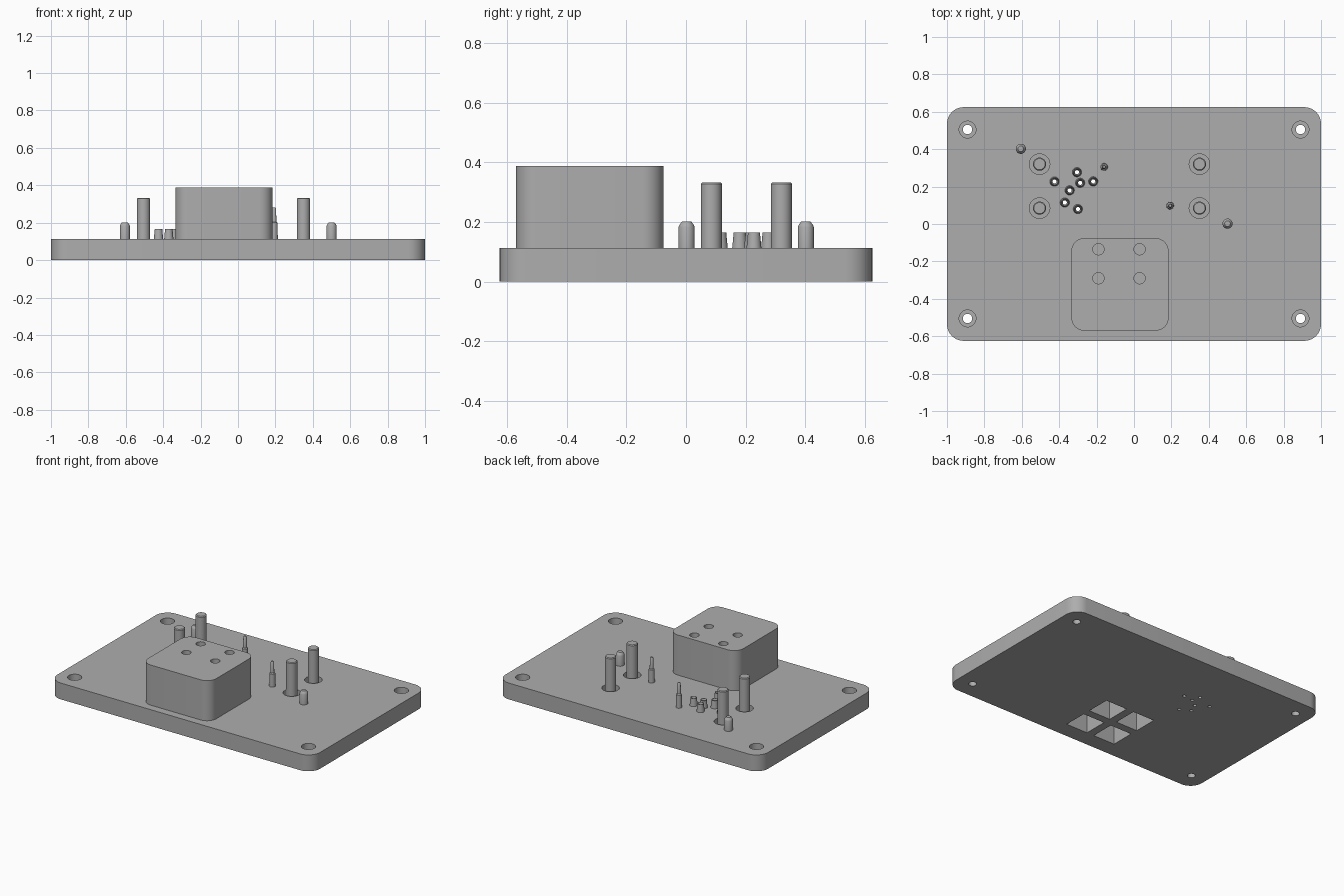
import bpy, bmesh, math

cube = bpy.data.objects.get("Cube")
if cube:
    bpy.data.objects.remove(cube, do_unlink=True)

grey = bpy.data.materials.new("plain grey")
grey.use_nodes = True
grey.diffuse_color = (0.42, 0.42, 0.42, 1)
grey.node_tree.nodes["Principled BSDF"].inputs["Base Color"].default_value = (0.42, 0.42, 0.42, 1)


def finish(name, bm):
    bmesh.ops.recalc_face_normals(bm, faces=bm.faces)
    mesh = bpy.data.meshes.new(name)
    bm.to_mesh(mesh)
    bm.free()
    obj = bpy.data.objects.new(name, mesh)
    bpy.context.collection.objects.link(obj)
    mesh.materials.append(grey)
    return obj


def activate(obj):
    bpy.ops.object.select_all(action='DESELECT')
    obj.select_set(True)
    bpy.context.view_layer.objects.active = obj


def smooth(obj):
    activate(obj)
    bpy.ops.object.shade_smooth_by_angle(angle=math.radians(30))


def prism(bm, cx, cy, w, d, z0, z1, r=0.0):
    """Upright box whose vertical corners may be rounded."""
    outline = []
    for i, (sx, sy) in enumerate([(1, 1), (-1, 1), (-1, -1), (1, -1)]):
        for k in range(9 if r else 1):
            a = math.radians(90 * i + 90 * k / 8)
            outline.append((cx + sx * (w / 2 - r) + r * math.cos(a),
                            cy + sy * (d / 2 - r) + r * math.sin(a)))
    low = [bm.verts.new((x, y, z0)) for x, y in outline]
    high = [bm.verts.new((x, y, z1)) for x, y in outline]
    bm.faces.new(low)
    bm.faces.new(high)
    for i in range(len(low)):
        j = (i + 1) % len(low)
        bm.faces.new((low[i], low[j], high[j], high[i]))


def lathe(bm, x, y, profile, closed=False, n=32):
    """Turn (radius, z) pairs round an upright axis; closed makes a tube."""
    rings = [[bm.verts.new((x + r * math.cos(math.tau * k / n),
                            y + r * math.sin(math.tau * k / n), z))
              for k in range(n)] for r, z in profile]
    pairs = list(zip(rings, rings[1:]))
    if closed:
        pairs.append((rings[-1], rings[0]))
    else:
        bm.faces.new(rings[0])
        bm.faces.new(rings[-1])
    for a, b in pairs:
        for k in range(n):
            m = (k + 1) % n
            bm.faces.new((a[k], a[m], b[m], b[k]))


def cut(obj, bm):
    cutter = finish("cutter", bm)
    cutter.hide_render = True
    mod = obj.modifiers.new("cut", 'BOOLEAN')
    mod.operation, mod.solver, mod.object = 'DIFFERENCE', 'EXACT', cutter
    activate(obj)
    bpy.ops.object.modifier_apply(modifier=mod.name)
    bpy.data.objects.remove(cutter, do_unlink=True)


TOP = 0.112
screws = [(x, y) for x in (-0.89, 0.89) for y in (-0.505, 0.505)]
posts = [(x, y) for x in (-0.505, 0.35) for y in (0.085, 0.32)]
nozzles = [(-0.305, 0.277), (-0.425, 0.227), (-0.288, 0.22), (-0.218, 0.228),
           (-0.344, 0.18), (-0.37, 0.115), (-0.3, 0.08)]
pockets = [(x, y) for x in (-0.185, 0.035) for y in (-0.43, -0.21)]
sockets = [(x, y) for x in (-0.19, 0.03) for y in (-0.29, -0.135)]


def pocket_cutter():
    bm = bmesh.new()
    for x, y in pockets:
        prism(bm, x, y, 0.165, 0.165, -0.05, 0.29)
    return bm


# Base plate with screw holes, post recesses, nozzle bores and pockets
bm = bmesh.new()
prism(bm, 0, 0, 2, 1.25, 0, TOP, 0.09)
plate = finish("base_plate", bm)
bm = pocket_cutter()
for x, y in screws:
    lathe(bm, x, y, [(0.025, -0.05), (0.025, 0.06), (0.045, 0.06), (0.045, 0.2)])
for x, y in posts:
    lathe(bm, x, y, [(0.055, 0.05), (0.055, 0.2)])
for x, y in nozzles:
    lathe(bm, x, y, [(0.011, -0.05), (0.011, 0.2)], n=24)
cut(plate, bm)
smooth(plate)

# Raised block with round sockets on top and pockets below
bm = bmesh.new()
prism(bm, -0.075, -0.323, 0.52, 0.495, TOP, 0.388, 0.07)
block = finish("raised_block", bm)
bm = pocket_cutter()
for x, y in sockets:
    lathe(bm, x, y, [(0.03, 0.33), (0.03, 0.45)])
cut(block, bm)
smooth(block)


def turned_parts(name, places, profile, closed=False):
    for i, (x, y) in enumerate(places, 1):
        bm = bmesh.new()
        lathe(bm, x, y, profile, closed)
        smooth(finish(f"{name}_{i}", bm))


# Tall posts standing in their recesses
turned_parts("tall_post", posts,
             [(0.035, 0.05), (0.035, 0.328), (0.03, 0.333)])

# Locating pins with tapered tips
turned_parts("locating_pin", [(-0.605, 0.402), (0.5, 0.002)],
             [(0.027, TOP), (0.027, 0.182), (0.024, 0.19), (0.015, 0.202)])

# Stepped thin pins
turned_parts("thin_pin", [(-0.16, 0.305), (0.193, 0.098)],
             [(0.02, TOP), (0.018, 0.2), (0.012, 0.205), (0.011, 0.275), (0.007, 0.282)])

# Hollow nozzles with funnel mouths
turned_parts("nozzle", nozzles,
             [(0.025, TOP), (0.02, 0.165), (0.018, 0.165), (0.011, 0.14), (0.011, TOP)],
             closed=True)
